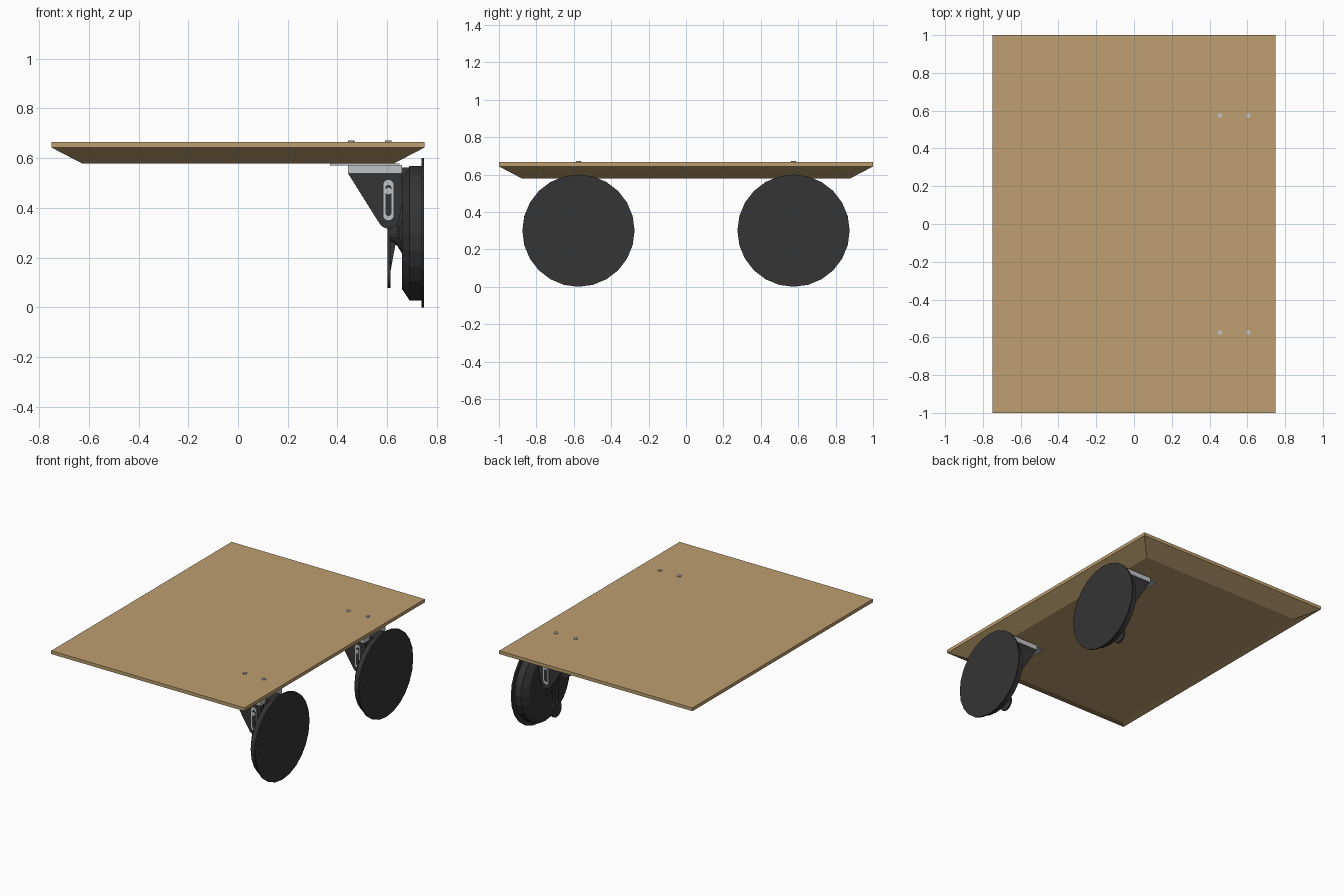
import bpy, bmesh, math
from mathutils import Vector

if "Cube" in bpy.data.objects:
    bpy.data.objects.remove(bpy.data.objects["Cube"])


def material(name, colour):
    m = bpy.data.materials.new(name)
    m.use_nodes = True
    m.diffuse_color = (*colour, 1)
    m.node_tree.nodes["Principled BSDF"].inputs["Base Color"].default_value = (*colour, 1)
    return m


wood = material("wood", (0.51, 0.345, 0.16))
rubber = material("dark_rubber", (0.035, 0.035, 0.035))
steel = material("light_steel", (0.53, 0.55, 0.57))


def loft(name, rings, mat):
    """Skin a list of equal-length point rings and cap both ends."""
    bm = bmesh.new()
    loops = [[bm.verts.new(p) for p in ring] for ring in rings]
    for a, b in zip(loops, loops[1:]):
        for i in range(len(a)):
            j = (i + 1) % len(a)
            bm.faces.new((a[i], a[j], b[j], b[i]))
    bm.faces.new(loops[0])
    bm.faces.new(loops[-1])
    bmesh.ops.recalc_face_normals(bm, faces=bm.faces)
    mesh = bpy.data.meshes.new(name)
    bm.to_mesh(mesh)
    bm.free()
    mesh.materials.append(mat)
    ob = bpy.data.objects.new(name, mesh)
    bpy.context.collection.objects.link(ob)
    return ob


def place(axis, u, v, w):
    """Put a 2D point (u, v) at depth w along an axis."""
    return {"x": Vector((w, u, v)), "y": Vector((u, w, v)), "z": Vector((u, v, w))}[axis]


def prism(name, outline, axis, lo, hi, mat):
    return loft(name, [[place(axis, u, v, w) for u, v in outline] for w in (lo, hi)], mat)


def rect(u0, v0, u1, v1):
    return [(u0, v0), (u1, v0), (u1, v1), (u0, v1)]


def arc(u, v, r, start, end, n):
    steps = [math.radians(start + (end - start) * i / n) for i in range(n + 1)]
    return [(u + r * math.cos(a), v + r * math.sin(a)) for a in steps]


def circle(u, v, r, n):
    return arc(u, v, r, 0, 360, n)[:-1]


def slot(u, v0, v1, r):
    return arc(u, v0 + r, r, 180, 360, 8) + arc(u, v1 - r, r, 0, 180, 8)


# Deck with a wide chamfer on the underside
loft("deck", [[place("z", u, v, z) for u, v in rect(-x, -y, x, y)]
              for x, y, z in ((0.625, 0.875, 0.58), (0.75, 1, 0.645), (0.75, 1, 0.668))], wood)


def caster(label, c):
    # Mounting plate, channel top and through bolts
    prism(label + "_mounting_plate", rect(0.37, c - 0.09, 0.65, c + 0.09), "z", 0.573, 0.581, steel)
    prism(label + "_bracket_top", rect(0.443, c - 0.12, 0.66, c + 0.12), "z", 0.54, 0.574, steel)
    for i, x in enumerate((0.455, 0.605)):
        prism(f"{label}_bolt_{i}", circle(x, c, 0.013, 8), "z", 0.56, 0.674, steel)

    # Tapered cheeks with a slotted plate and pivot nut on each
    cheek = [(0.66, 0.54), (0.443, 0.54), (0.562, 0.35)]
    cheek += arc(0.605, 0.362, 0.043, 200, 345, 8) + [(0.66, 0.42)]
    for side, s in (("front", -1), ("back", 1)):
        def layer(part, outline, inner, outer, mat):
            prism(f"{label}_{side}_{part}", outline, "y", c + s * inner, c + s * outer, mat)
        layer("cheek", cheek, 0.085, 0.11, rubber)
        layer("slot_plate", slot(0.605, 0.352, 0.515, 0.021), 0.109, 0.114, steel)
        layer("slot", slot(0.605, 0.37, 0.495, 0.012), 0.113, 0.116, rubber)
        layer("pivot_nut", circle(0.605, 0.47, 0.014, 8), 0.113, 0.12, steel)
    prism(label + "_pivot_pin", circle(0.605, 0.47, 0.014, 8), "y", c - 0.11, c + 0.11, steel)

    # Arm carrying the wheel, and its conical hub
    prism(label + "_wheel_arm", rect(c - 0.06, 0.28, c + 0.06, 0.565), "x", 0.64, 0.69, rubber)
    loft(label + "_hub", [[place("x", u, v, x) for u, v in circle(c, 0.3, r, 16)]
                          for x, r in ((0.61, 0.03), (0.64, 0.05), (0.665, 0.09))], rubber)

    # Hanging lever with a round pad and a stiffening rib
    lever = arc(c, 0.135, 0.055, 120, 420, 16) + [(c + 0.028, 0.46), (c - 0.028, 0.46)]
    prism(label + "_lever", lever, "x", 0.601, 0.613, rubber)
    prism(label + "_lever_rib", [(0.61, 0.13), (0.645, 0.32), (0.61, 0.4)], "y",
          c - 0.015, c + 0.015, rubber)

    # Wheel body with a bevelled inner shoulder, and its outer disc
    loft(label + "_wheel", [[place("x", u, v, x) for u, v in circle(c, 0.3, r, 24)]
                            for x, r in ((0.66, 0.225), (0.69, 0.27), (0.74, 0.27))], rubber)
    prism(label + "_wheel_disc", circle(c, 0.302, 0.3, 24), "x", 0.738, 0.748, rubber)


caster("front_caster", -0.575)
caster("back_caster", 0.575)

# Rest the wheel discs on the ground
for ob in bpy.context.collection.objects:
    if ob.type == "MESH" and ob.name.startswith(("deck", "front_caster", "back_caster")):
        ob.location.z -= 0.002
